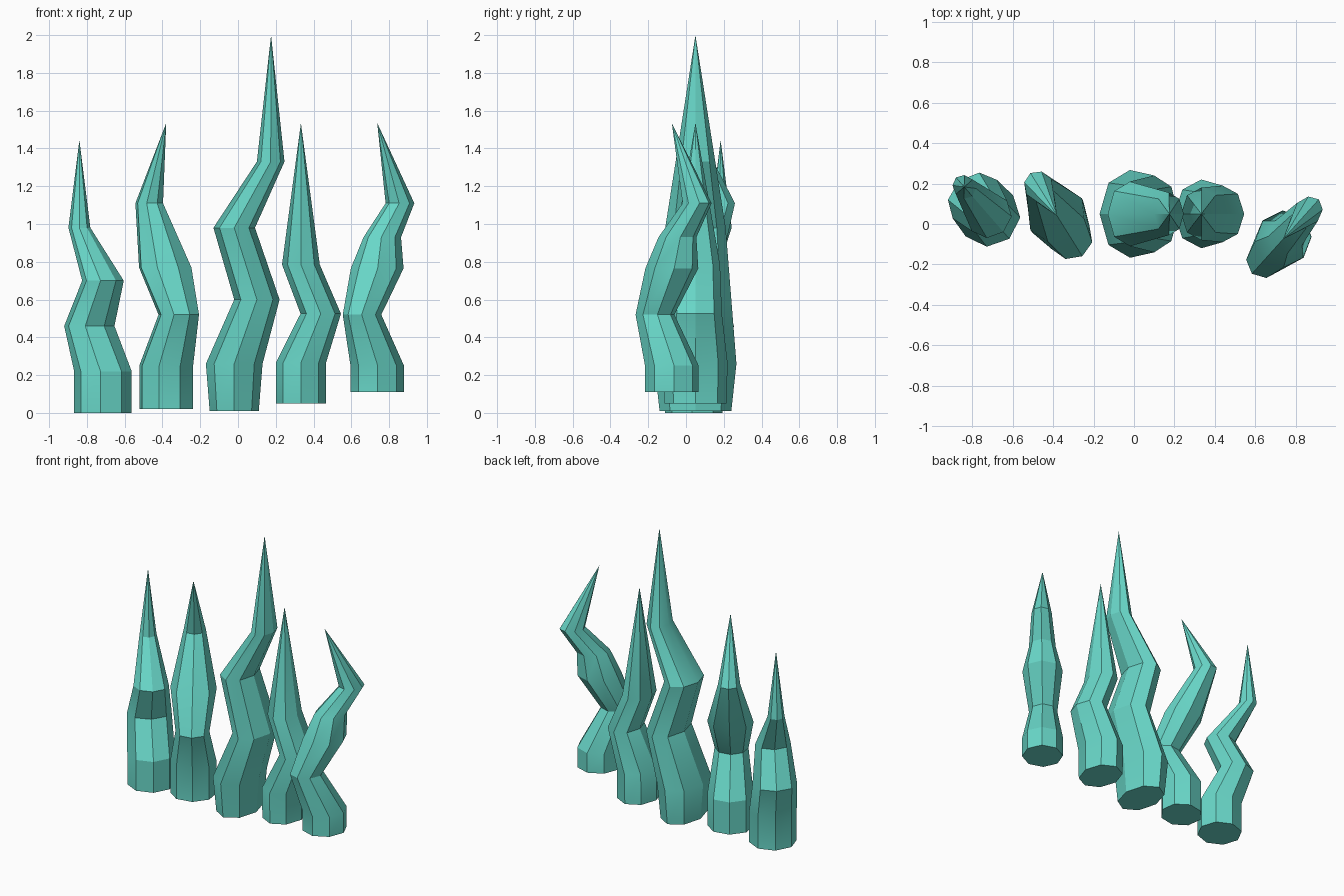
import bpy, bmesh, math
from mathutils import Vector

cube = bpy.data.objects.get("Cube")
if cube:
    bpy.data.objects.remove(cube, do_unlink=True)

SIDES = 8

# Single turquoise material
teal = bpy.data.materials.new("turquoise")
teal.use_nodes = True
colour = (0.14, 0.68, 0.58, 1)
teal.diffuse_color = colour
bsdf = teal.node_tree.nodes["Principled BSDF"]
bsdf.inputs["Base Color"].default_value = colour
bsdf.inputs["Roughness"].default_value = 0.7


def blade(name, centre, angle, rings, tip):
    """Loft octagonal rings (height, bend offset, bend radius, side radius) up to a point."""
    bend = Vector((math.cos(math.radians(angle)), math.sin(math.radians(angle)), 0))
    side = Vector((-bend.y, bend.x, 0))
    base = Vector((*centre, 0))
    bm = bmesh.new()
    loops = []
    for z, shift, r_bend, r_side in rings:
        loop = []
        for i in range(SIDES):
            a = math.tau * i / SIDES
            p = base + bend * (shift + r_bend * math.cos(a)) + side * r_side * math.sin(a)
            p.z = z
            loop.append(bm.verts.new(p))
        loops.append(loop)
    top = bm.verts.new(base + bend * tip[1] + Vector((0, 0, tip[0])))
    bm.faces.new(reversed(loops[0]))
    for i in range(SIDES):
        j = (i + 1) % SIDES
        for low, high in zip(loops, loops[1:]):
            bm.faces.new((low[i], low[j], high[j], high[i]))
        bm.faces.new((loops[-1][i], loops[-1][j], top))
    bmesh.ops.recalc_face_normals(bm, faces=bm.faces)
    mesh = bpy.data.meshes.new(name)
    bm.to_mesh(mesh)
    bm.free()
    mesh.materials.append(teal)
    obj = bpy.data.objects.new(name, mesh)
    bpy.context.collection.objects.link(obj)
    bpy.ops.object.select_all(action="DESELECT")
    obj.select_set(True)
    bpy.context.view_layer.objects.active = obj
    bpy.ops.object.shade_smooth_by_angle(angle=math.radians(28))


# Outer blade on the -x end
blade("outer_right_blade", (-0.715, 0.04), 131, [
    (0.0, 0, 0.15, 0.155), (0.22, 0, 0.15, 0.155), (0.46, 0.11, 0.12, 0.145),
    (0.70, 0, 0.105, 0.115), (0.98, 0.19, 0.062, 0.055)], (1.445, 0.19))

# Inner blade on the -x side
blade("inner_right_blade", (-0.38, 0.04), 122, [
    (0.02, 0, 0.14, 0.15), (0.25, 0, 0.14, 0.15), (0.52, -0.125, 0.11, 0.11),
    (0.77, 0.01, 0.13, 0.15), (1.11, 0.17, 0.08, 0.072)], (1.535, 0))

# Tall centre blade
blade("centre_blade", (-0.02, 0.05), 0, [
    (0.01, 0, 0.13, 0.19), (0.26, 0, 0.15, 0.217), (0.60, 0.12, 0.12, 0.19),
    (0.98, 0, 0.11, 0.16), (1.33, 0.193, 0.073, 0.105)], (2.0, 0.195))

# Inner blade on the +x side
blade("inner_left_blade", (0.333, 0.05), 0, [
    (0.05, 0, 0.133, 0.165), (0.265, 0, 0.133, 0.17), (0.525, 0.105, 0.107, 0.14),
    (0.785, 0, 0.1, 0.13)], (1.535, 0))

# Outer blade on the +x end
blade("outer_left_blade", (0.737, -0.075), 48, [
    (0.11, 0, 0.147, 0.137), (0.25, 0, 0.147, 0.137), (0.52, -0.12, 0.11, 0.095),
    (0.765, 0, 0.145, 0.135), (0.93, 0.04, 0.11, 0.09),
    (1.11, 0.18, 0.085, 0.068)], (1.535, 0))
